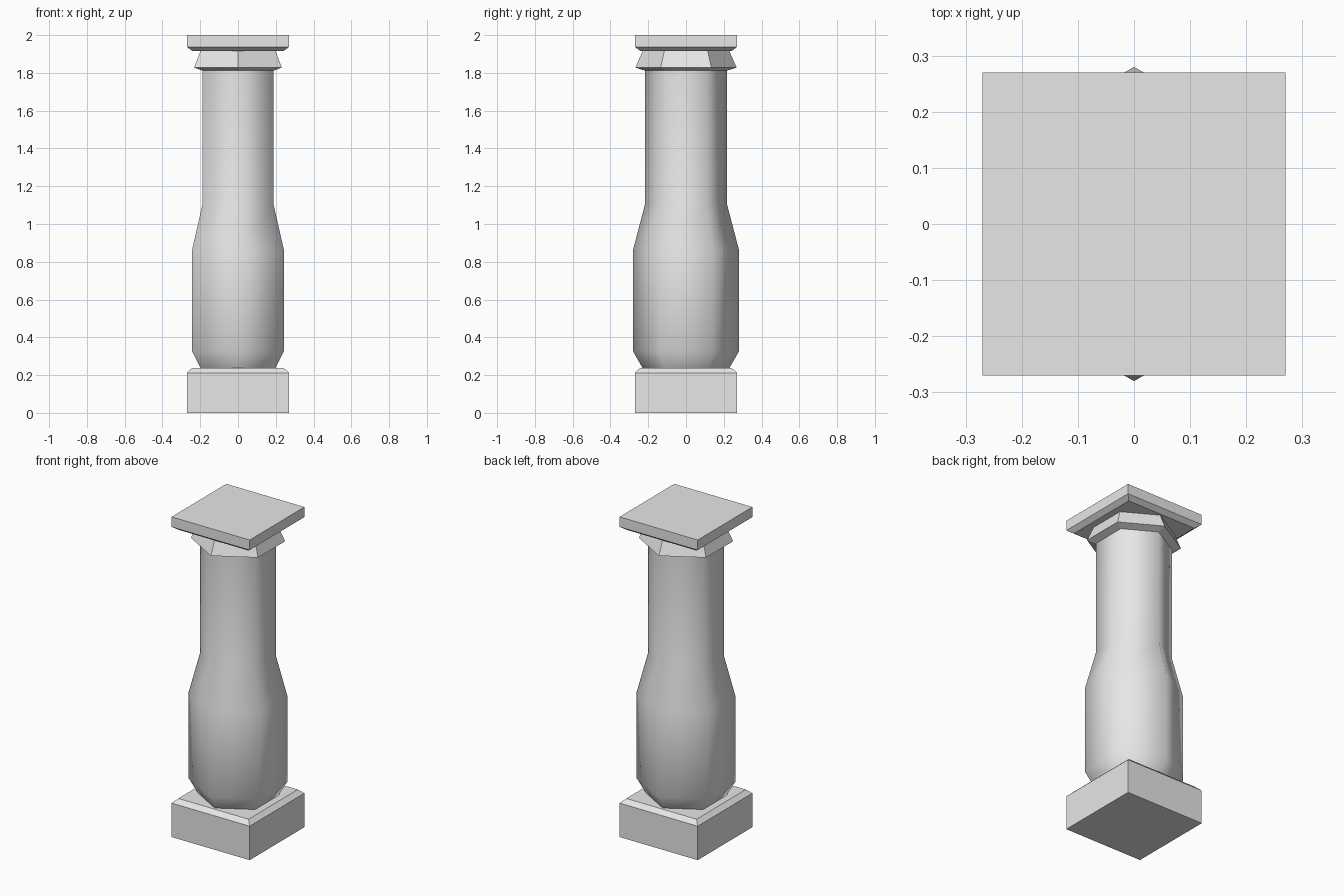
import bpy
import bmesh
from math import cos, sin, pi, sqrt

if "Cube" in bpy.data.objects:
    bpy.data.objects.remove(bpy.data.objects["Cube"], do_unlink=True)

# Single stone colour
stone = bpy.data.materials.new("grey_stone")
stone.use_nodes = True
colour = (0.8, 0.8, 0.8, 1)
stone.diffuse_color = colour
stone.node_tree.nodes["Principled BSDF"].inputs["Base Color"].default_value = colour


def turned(name, profile, sides, start, smooth=False, caps=True):
    """Stack regular polygon rings of (radius, height) into one part."""
    bm = bmesh.new()
    angles = [start + 2 * pi * i / sides for i in range(sides)]
    rings = [[bm.verts.new((r * cos(a), r * sin(a), z)) for a in angles]
             for r, z in profile]
    for low, high in zip(rings, rings[1:]):
        for i in range(sides):
            j = (i + 1) % sides
            bm.faces.new((low[i], low[j], high[j], high[i]))
    if caps:
        bm.faces.new(rings[0][::-1])
        bm.faces.new(rings[-1])
    for face in bm.faces:
        face.smooth = smooth
    mesh = bpy.data.meshes.new(name)
    bm.to_mesh(mesh)
    bm.free()
    mesh.materials.append(stone)
    obj = bpy.data.objects.new(name, mesh)
    bpy.context.collection.objects.link(obj)
    return obj


def slab(name, profile):
    """Square part given as (half width, height) steps."""
    return turned(name, [(w * sqrt(2), z) for w, z in profile], 4, pi / 4)


# Square plinth with a chamfered top edge
slab("base_plinth", [(0.27, 0), (0.27, 0.212), (0.243, 0.238)])

# Smooth six-sided shaft with a swollen lower half
turned("column_shaft",
       [(0.23, 0.238), (0.28, 0.325), (0.28, 0.865), (0.217, 1.105), (0.217, 1.82)],
       6, pi / 2, smooth=True, caps=False)

# Flared six-sided collar
turned("capital_collar", [(0.217, 1.812), (0.268, 1.828), (0.23, 1.915)], 6, pi / 2)

# Square top slab with a chamfered lower edge
slab("top_slab", [(0.24, 1.915), (0.27, 1.937), (0.27, 2)])
